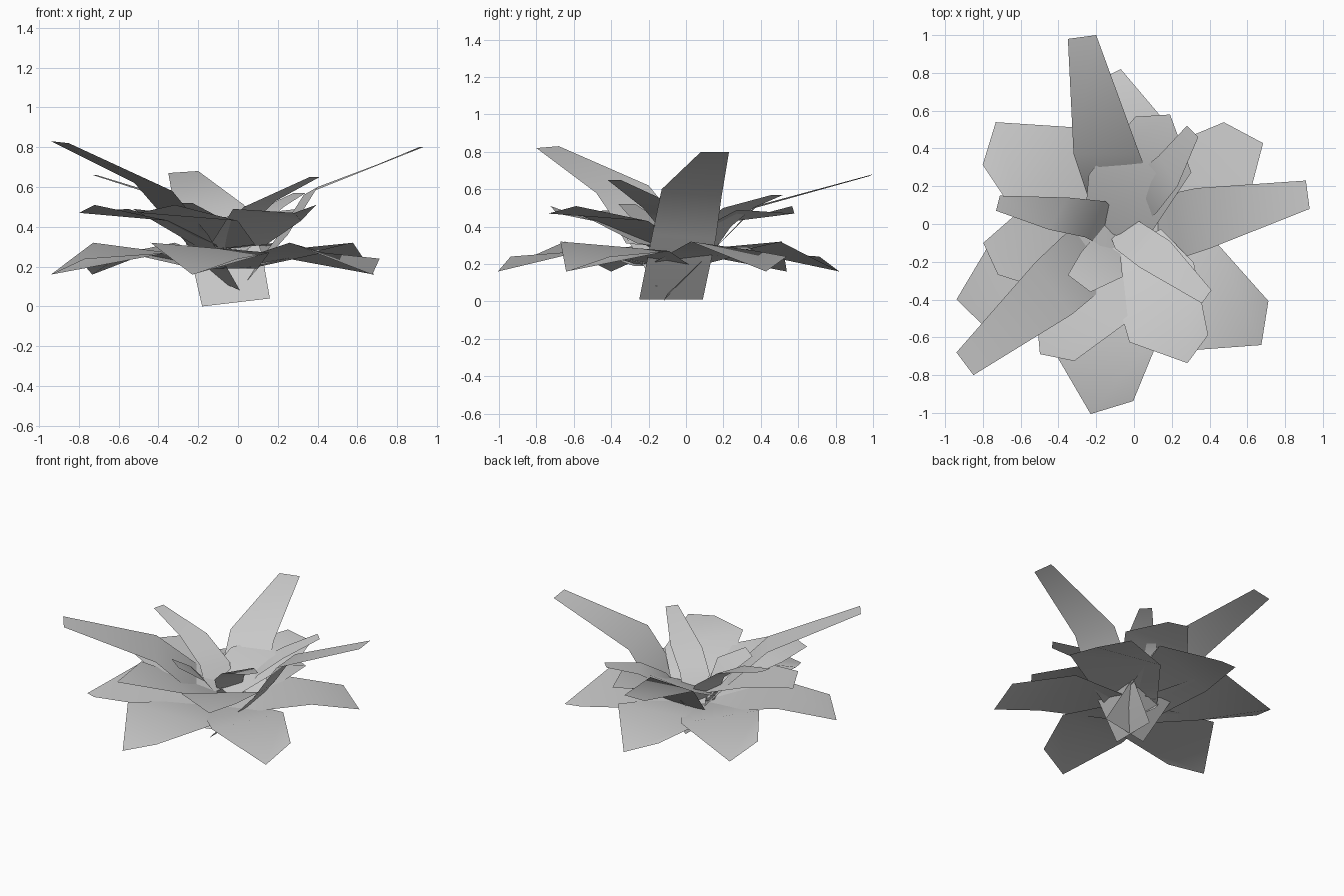
import bpy
from math import cos, sin, radians

old = bpy.data.objects.get("Cube")
if old:
    bpy.data.objects.remove(old, do_unlink=True)

grey = bpy.data.materials.new("pale grey")
grey.use_nodes = True
colour = (0.6, 0.6, 0.6, 1)
grey.diffuse_color = colour
grey.node_tree.nodes["Principled BSDF"].inputs["Base Color"].default_value = colour

PIVOT_X, PIVOT_Y = -0.07, -0.1


def leaf(name, rows):
    """Build a single-sheet leaf from rows of (left point, right point)."""
    verts = [point for row in rows for point in row]
    faces = [(i, i + 1, i + 3, i + 2) for i in range(0, len(verts) - 2, 2)]
    mesh = bpy.data.meshes.new(name)
    mesh.from_pydata(verts, [], faces)
    mesh.materials.append(grey)
    for face in mesh.polygons:
        face.use_smooth = True
    obj = bpy.data.objects.new(name, mesh)
    bpy.context.collection.objects.link(obj)


def ring(name, headings, scale, outline):
    """Repeat one leaf outline, given as (radius, angle, height), round the pivot."""
    for number, heading in enumerate(headings):
        rows = []
        for row in outline:
            points = []
            for radius, angle, height in row:
                a = radians(heading + angle)
                points.append((PIVOT_X + scale * radius * cos(a),
                               PIVOT_Y + scale * radius * sin(a), height))
            rows.append(points)
        leaf(f"{name}_{number + 1}", rows)


# Wide drooping leaves at the bottom
ring("lower_leaf", (35, 90, 136, 199, 260, 324), 1.0, [
    ((0.18, 80, 0.19), (0.15, -80, 0.19)),
    ((0.5, 37, 0.27), (0.66, -24, 0.32)),
    ((0.84, 14.5, 0.24), (0.92, 0, 0.16)),
])

# Smaller, flatter leaves above them
ring("middle_leaf", (69, 180, 234, 299), 0.8, [
    ((0.28, 80, 0.31), (0.14, -80, 0.28)),
    ((0.5, 46, 0.43), (0.66, -24, 0.49)),
    ((0.84, 14.5, 0.51), (0.91, 0, 0.47)),
])

# Three long leaves that rise from the ground
leaf("long_leaf_back", [
    ((-.18, -.12, 0), (.16, -.1, .04)),
    ((-.24, .13, .26), (.12, .14, .27)),
    ((-.32, .37, .5), (.03, .37, .51)),
    ((-.35, .98, .67), (-.2, 1, .68)),
])
leaf("long_leaf_left", [
    ((-.06, .09, .01), (-.06, -.25, .01)),
    ((.19, .16, .34), (.25, -.18, .36)),
    ((.33, .19, .56), (.4, -.13, .6)),
    ((.91, .23, .8), (.93, .08, .8)),
])
leaf("long_leaf_front", [
    ((.01, -.16, .08), (-.1, .1, .13)),
    ((-.15, -.33, .36), (-.33, -.02, .4)),
    ((-.33, -.48, .58), (-.52, -.2, .62)),
    ((-.85, -.8, .82), (-.94, -.68, .83)),
])

# Short narrow leaves in the heart
leaf("short_leaf_front_left", [
    ((-.03, .05, .2), (-.14, -.02, .2)),
    ((.05, 0, .4), (-.1, -.13, .38)),
    ((.19, -.09, .53), (.03, -.23, .5)),
    ((.41, -.35, .65), (.36, -.42, .65)),
])
leaf("short_leaf_back_left", [
    ((-.1, .1, .2), (0, -.04, .2)),
    ((-.02, .24, .4), (.12, .06, .4)),
    ((.13, .36, .5), (.23, .2, .5)),
    ((.28, .52, .57), (.34, .46, .57)),
])
leaf("short_leaf_right", [
    ((-.14, -.13, .2), (-.05, .02, .2)),
    ((-.26, -.07, .42), (-.15, .12, .4)),
    ((-.45, -.03, .57), (-.35, .14, .55)),
    ((-.73, .07, .66), (-.71, .15, .66)),
])
leaf("heart_leaf_front", [
    ((-.08, -.08, .22), (-.17, -.02, .26)),
    ((-.06, -.28, .43), (-.28, -.15, .44)),
    ((-.23, -.36, .52), (-.35, -.27, .52)),
])
